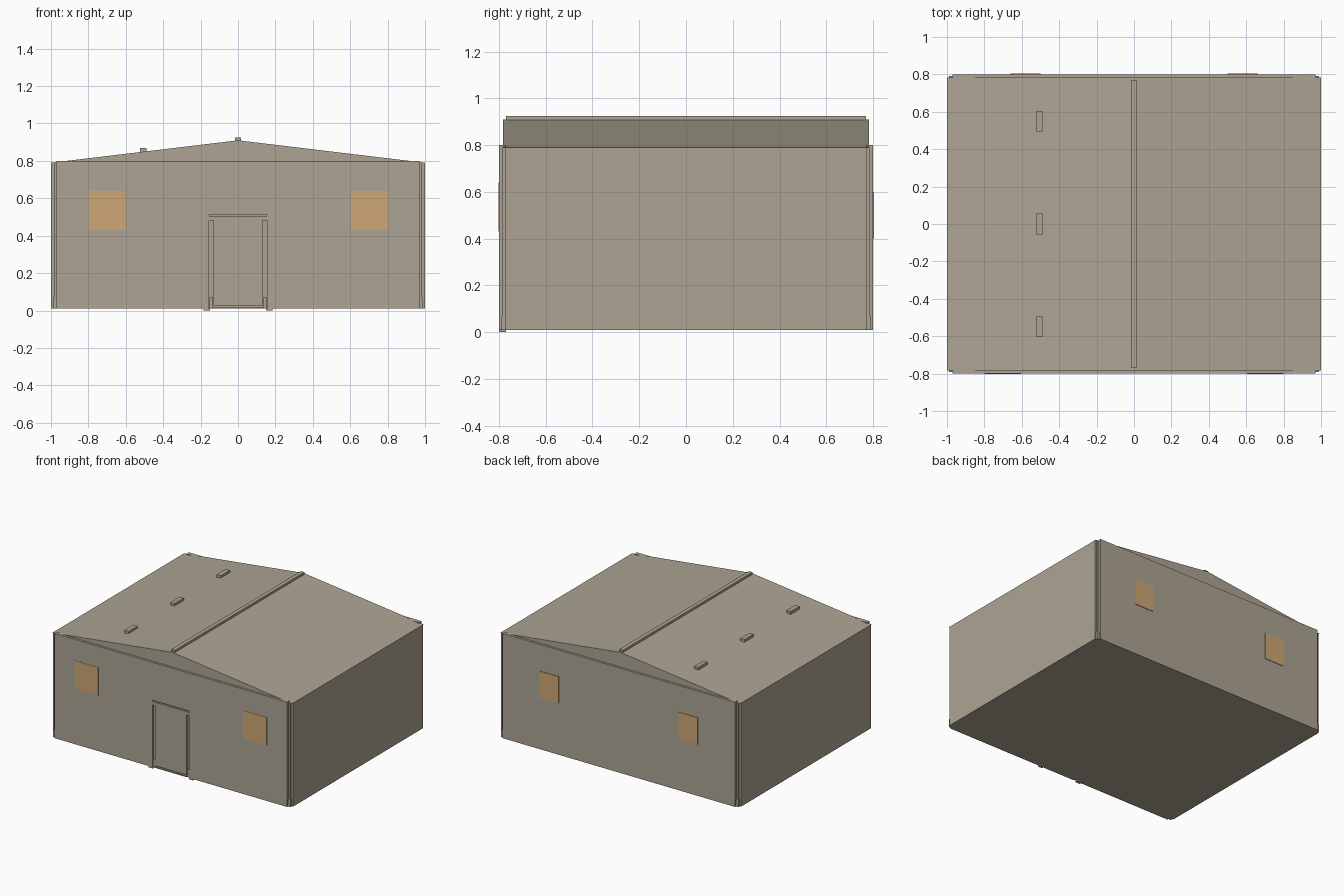
import bpy

if "Cube" in bpy.data.objects:
    bpy.data.objects.remove(bpy.data.objects["Cube"])


def material(name, rgb):
    m = bpy.data.materials.new(name)
    m.diffuse_color = (*rgb, 1)
    m.use_nodes = True
    m.node_tree.nodes["Principled BSDF"].inputs["Base Color"].default_value = m.diffuse_color
    return m


TAN = material("tan_panel", (0.42, 0.375, 0.295))
AMBER = material("amber_glass", (0.62, 0.39, 0.18))


def mesh(name, verts, faces, mat):
    me = bpy.data.meshes.new(name)
    me.from_pydata(verts, [], faces)
    me.materials.append(mat)
    ob = bpy.data.objects.new(name, me)
    bpy.context.collection.objects.link(ob)
    return ob


def box(name, x, y, z, mat=TAN):
    """Box from (low, high) ranges on each axis."""
    x, y, z = sorted(x), sorted(y), sorted(z)
    v = [(a, b, c) for a in x for b in y for c in z]
    f = [(0, 1, 3, 2), (4, 6, 7, 5), (0, 4, 5, 1),
         (2, 3, 7, 6), (0, 2, 6, 4), (1, 5, 7, 3)]
    return mesh(name, v, f, mat)


# Side-to-side core with the two long side walls
box("main_body", (-1, 1), (-0.775, 0.775), (0.01, 0.79))

# End walls, standing slightly proud of the corners
front_wall = box("front_wall", (-0.97, 0.97), (-0.80, -0.77), (0.01, 0.80))
box("back_wall", (-0.97, 0.97), (0.77, 0.80), (0.01, 0.80))

# Shallow grooves around the door
grooves = [
    ("door_groove_left", (-0.155, -0.132), (0.0, 0.48)),
    ("door_groove_right", (0.132, 0.155), (0.0, 0.48)),
    ("door_groove_top", (-0.155, 0.155), (0.504, 0.514)),
    ("door_groove_bottom", (-0.14, 0.14), (0.018, 0.026)),
]
for name, x, z in grooves:
    cutter = box(name, x, (-0.82, -0.785), z)
    cutter.hide_render = True
    cutter.hide_viewport = True
    mod = front_wall.modifiers.new(name, "BOOLEAN")
    mod.operation = "DIFFERENCE"
    mod.solver = "EXACT"
    mod.object = cutter

for sx in (-1, 1):
    # Door post blocks and feet
    box("door_post_base", (sx * 0.134, sx * 0.153), (-0.795, -0.78), (0.01, 0.07))
    box("door_foot", (sx * 0.15, sx * 0.185), (-0.80, -0.77), (0, 0.012))
    for sy in (-1, 1):
        # Recessed corner posts with small base blocks
        box("corner_post", (sx * 0.95, sx * 0.985), (sy * 0.75, sy * 0.785), (0.01, 0.79))
        box("corner_base", (sx * 0.95, sx * 0.99), (sy * 0.75, sy * 0.79), (0.01, 0.07))

# Gabled roof
W, L, EAVE, RIDGE = 1.0, 0.783, 0.79, 0.91
mesh("gable_roof",
     [(-W, -L, EAVE), (W, -L, EAVE), (0, -L, RIDGE),
      (-W, L, EAVE), (W, L, EAVE), (0, L, RIDGE)],
     [(0, 1, 2), (3, 5, 4), (0, 2, 5, 3), (1, 4, 5, 2), (0, 3, 4, 1)], TAN)
box("ridge_cap", (-0.015, 0.015), (-0.77, 0.77), (0.90, 0.925))

# Roof vents on the left slope
for y in (-0.55, 0, 0.55):
    box("roof_vent", (-0.525, -0.49), (y - 0.055, y + 0.055), (0.846, 0.868))

# Windows on both ends
for s in (-1, 1):
    box("front_window", (s * 0.605, s * 0.80), (-0.802, -0.797), (0.43, 0.64), AMBER)
    box("back_window", (s * 0.50, s * 0.66), (0.797, 0.804), (0.40, 0.60), AMBER)
